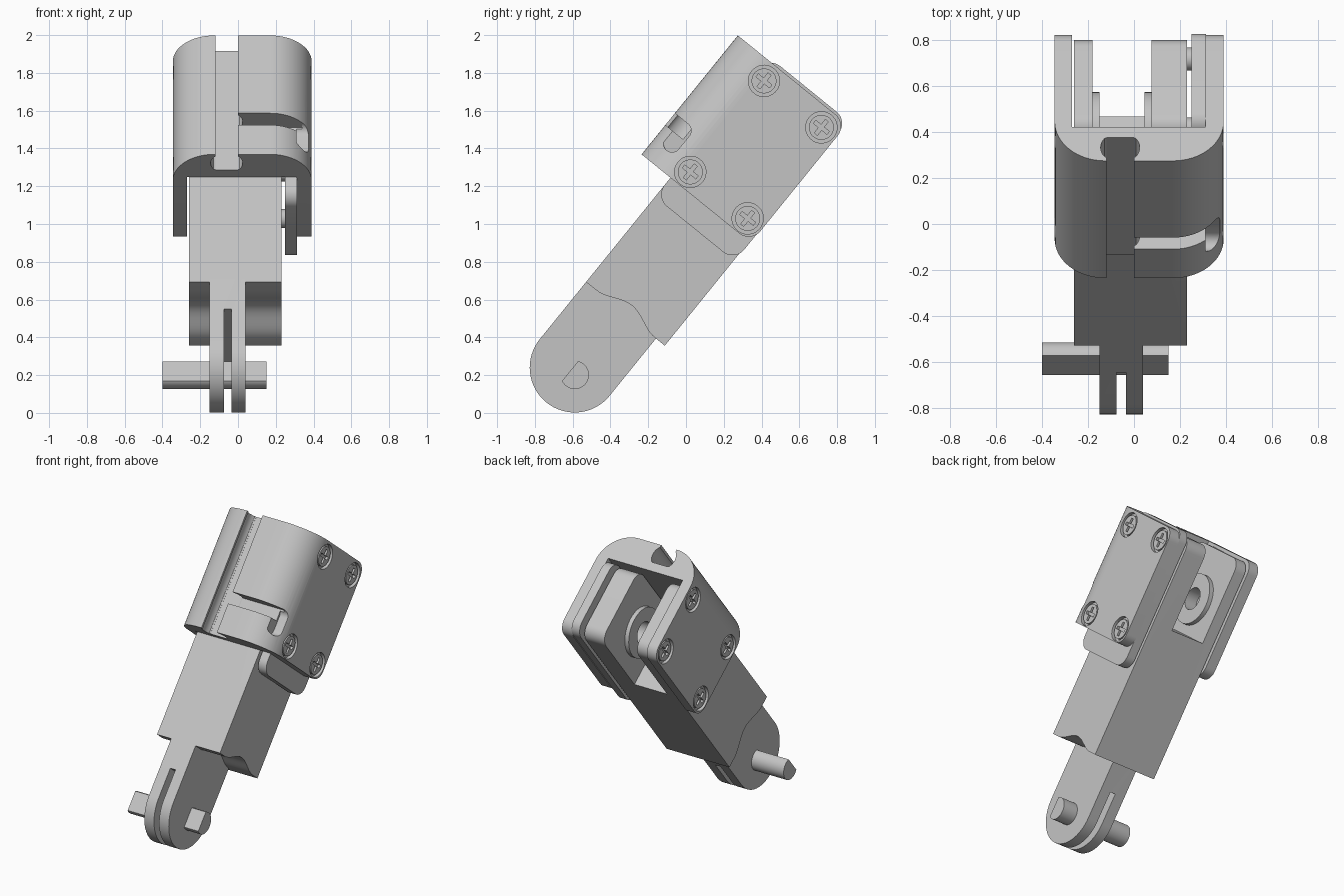
import bpy, bmesh, math
from mathutils import Matrix

if "Cube" in bpy.data.objects:
    bpy.data.objects.remove(bpy.data.objects["Cube"], do_unlink=True)

grey = bpy.data.materials.new("light_grey")
grey.use_nodes = True
grey.diffuse_color = (0.55, 0.55, 0.55, 1)
grey.node_tree.nodes["Principled BSDF"].inputs["Base Color"].default_value = (0.55, 0.55, 0.55, 1)

parts = []


def prism(name, pts, axis, a, b, part=True):
    """Extrude a 2D outline: axis X takes (y, z) points, axis Z takes (x, y)."""
    bm = bmesh.new()
    verts = [bm.verts.new((a, p, q) if axis == "X" else (p, q, a)) for p, q in pts]
    face = bm.faces.new(verts)
    out = bmesh.ops.extrude_face_region(bm, geom=[face])
    move = (b - a, 0, 0) if axis == "X" else (0, 0, b - a)
    bmesh.ops.translate(bm, vec=move,
                        verts=[v for v in out["geom"] if isinstance(v, bmesh.types.BMVert)])
    bmesh.ops.recalc_face_normals(bm, faces=bm.faces)
    mesh = bpy.data.meshes.new(name)
    bm.to_mesh(mesh)
    bm.free()
    mesh.materials.append(grey)
    obj = bpy.data.objects.new(name, mesh)
    bpy.context.collection.objects.link(obj)
    if part:
        parts.append(obj)
    return obj


def arc(cx, cy, r, a0, a1, n=10):
    return [(cx + r * math.cos(math.radians(a0 + (a1 - a0) * i / n)),
             cy + r * math.sin(math.radians(a0 + (a1 - a0) * i / n))) for i in range(n + 1)]


def circle(cx, cy, r, n=40):
    return arc(cx, cy, r, 0, 360, n)[:-1]


def rect(x0, x1, y0, y1):
    return [(x0, y0), (x1, y0), (x1, y1), (x0, y1)]


def round_rect(x0, x1, y0, y1, r):
    return (arc(x0 + r, y0 + r, r, 180, 270) + arc(x1 - r, y0 + r, r, 270, 360)
            + arc(x1 - r, y1 - r, r, 0, 90) + arc(x0 + r, y1 - r, r, 90, 180))


def cut(obj, pts, axis, a, b, mode="DIFFERENCE"):
    tool = prism("cutter", pts, axis, a, b, part=False)
    tool.hide_render = True
    mod = obj.modifiers.new("cut", "BOOLEAN")
    mod.operation, mod.solver, mod.object = mode, "EXACT", tool
    bpy.context.view_layer.objects.active = obj
    bpy.ops.object.modifier_apply(modifier=mod.name)
    bpy.data.objects.remove(tool, do_unlink=True)


# Everything is built upright (z along the arm, y towards its back), then tilted.
BACK = 0.268
X0, X1 = -0.345, 0.39
SCREWS = [(y, z) for y in (-0.206, 0.185) for z in (1.22, 1.84)]

# Main arm block with wavy lower end, forked top and bearing bore
wave = [(-BACK, 0.42)]
wave += [(y, 0.42 + 0.028 * (1 + math.cos(math.pi * y / 0.2)))
         for y in [-0.2 + 0.02 * i for i in range(21)]]
wave += [(BACK, 0.42)]
body = prism("arm_block", wave + arc(BACK - 0.08, 1.84, 0.08, 0, 90)
             + arc(-BACK + 0.08, 1.84, 0.08, 90, 180), "X", -0.26, 0.23)
cut(body, rect(-0.18, 0.075, -0.5, 0.5), "Z", 1.34, 2.2)
BORE = circle(0, 1.57, 0.075)
cut(body, BORE, "X", -0.24, 0.21)

# Bearing rings inside the fork
for name, a, b in (("right_bearing_ring", -0.185, -0.15), ("left_bearing_ring", 0.045, 0.08)):
    ring = prism(name, circle(0, 1.57, 0.17, 48), "X", a, b)
    cut(ring, BORE, "X", a - 0.1, b + 0.1)

# Rounded foot tab with a slit
R, CY = 0.238, -0.03
foot = prism("foot_tab", arc(CY, 0.03, R, 180, 360, 32) + [(CY + R, 0.6), (CY - R, 0.6)],
             "X", -0.15, 0.04)
cut(foot, rect(-0.075, -0.035, -0.5, 0.5), "Z", -0.5, 0.235)

# Pin with one flat side
prism("foot_pin", [(max(y, -0.037), z) for y, z in circle(-0.005, 0, 0.075)], "X", -0.4, 0.15)

# U-shaped housing
r = 0.22
outer = ([(X0, 0.4)] + arc(X0 + r, -0.465 + r, r, 180, 270, 16)
         + arc(X1 - r, -0.465 + r, r, 270, 360, 16) + [(X1, 0.4)])
inner = [(0.31, 0.4), (0.31, -0.275), (-0.27, -0.275), (-0.27, 0.4)]
housing = prism("housing", outer + inner, "Z", 1.0, 2.1)
side = ([(-0.7, 1.13)] + arc(0.2, 1.21, 0.08, 270, 360)
        + arc(0.2, 1.86, 0.08, 0, 90) + [(-0.7, 1.94)])
cut(housing, side, "X", -0.6, 0.6, "INTERSECT")

# Keyhole groove along the housing front
cut(housing, rect(-0.12, 0.0, -0.6, -0.335), "Z", 0.9, 2.2)
cut(housing, [(x, min(max(y, -0.447), -0.336)) for x, y in circle(-0.06, -0.39, 0.085)],
    "Z", 0.9, 2.2)

# Hooked locking slot running from the groove to the side
cut(housing, rect(1.33, 1.41, 0, 0) and rect(-0.6, -0.345, 1.33, 1.41), "X", -0.03, 0.34)
leg = arc(-0.375, 1.275, 0.045, 180, 360) + arc(-0.375, 1.365, 0.045, 0, 90) + [(-0.6, 1.41), (-0.6, 1.33), (-0.42, 1.33)]
cut(housing, leg, "X", 0.31, 0.6)

# Screws on both sides of the housing
for label, face, s in (("left", X1, 1), ("right", X0, -1)):
    for i, (y, z) in enumerate(SCREWS):
        cut(housing, circle(y, z, 0.083), "X", face - s * 0.025, face + s * 0.1)
        head = prism(f"{label}_screw_{i + 1}", circle(y, z, 0.066, 32), "X",
                     face - s * 0.05, face - s * 0.006)
        for w, h in ((0.046, 0.01), (0.01, 0.046)):
            cut(head, rect(y - w, y + w, z - h, z + h), "X", face - s * 0.03, face + s * 0.1)

# Inner side plate and its spacers
prism("inner_plate", round_rect(-0.268, 0.275, 1.0, 1.955, 0.08), "X", 0.25, 0.312)
for i, (y, z) in enumerate(SCREWS):
    prism(f"spacer_{i + 1}", circle(y, z, 0.05, 24), "X", 0.22, 0.26)

# Tilt the whole assembly and shade it
tilt = Matrix.Translation((0, -0.585, 0.198)) @ Matrix.Rotation(math.radians(-39), 4, "X")
bpy.ops.object.select_all(action="DESELECT")
for obj in parts:
    obj.data.transform(tilt)
    obj.select_set(True)
bpy.context.view_layer.objects.active = housing
bpy.ops.object.shade_smooth_by_angle(angle=math.radians(30))
